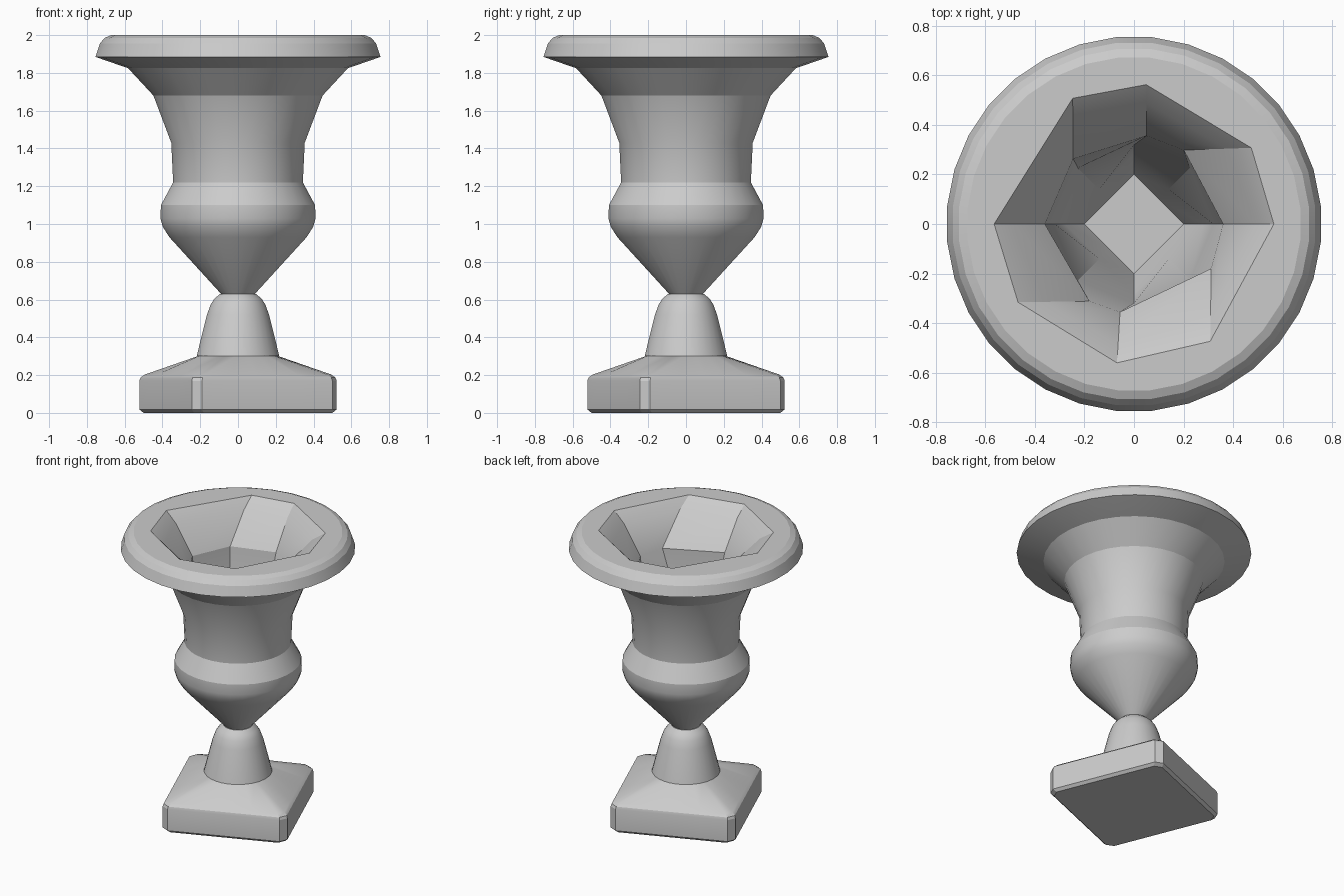
import bpy
import bmesh
from math import radians, cos, sin

cube = bpy.data.objects.get("Cube")
if cube:
    bpy.data.objects.remove(cube, do_unlink=True)

stone = bpy.data.materials.new("grey_stone")
stone.use_nodes = True
GREY = (0.6, 0.6, 0.6, 1)
stone.diffuse_color = GREY
stone.node_tree.nodes["Principled BSDF"].inputs["Base Color"].default_value = GREY

SIDES = 32


def polar(r, deg, z):
    return (r * cos(radians(deg)), r * sin(radians(deg)), z)


def circle(r, z):
    return [polar(r, (i + 0.5) * 360 / SIDES, z) for i in range(SIDES)]


def loft(bm, rings):
    """Join equal rings of points with quads; return the vertex rings."""
    loops = [[bm.verts.new(p) for p in ring] for ring in rings]
    n = len(loops[0])
    for a, b in zip(loops, loops[1:]):
        for i in range(n):
            j = (i + 1) % n
            bm.faces.new((a[i], a[j], b[j], b[i]))
    return loops


def finish(bm, name):
    bmesh.ops.recalc_face_normals(bm, faces=bm.faces)
    mesh = bpy.data.meshes.new(name)
    bm.to_mesh(mesh)
    bm.free()
    mesh.materials.append(stone)
    mesh.shade_smooth()
    mesh.set_sharp_from_angle(angle=radians(20))
    obj = bpy.data.objects.new(name, mesh)
    bpy.context.collection.objects.link(obj)


# Square plinth with softened corners, sloping up to a round collar
CORNER_ANGLES = (-42, -25, -8, 8, 25, 42)
TURN = 22


def plinth_ring(half, z, is_round=False):
    return [polar(half if is_round else half / cos(radians(a)), a + TURN + 90 * q, z)
            for q in range(4) for a in CORNER_ANGLES]


bm = bmesh.new()
loops = loft(bm, [plinth_ring(0.395, 0), plinth_ring(0.413, 0.018),
                  plinth_ring(0.413, 0.17), plinth_ring(0.408, 0.187),
                  plinth_ring(0.39, 0.203), plinth_ring(0.215, 0.3, True)])
bm.faces.new(loops[0])
bm.faces.new(loops[-1])
finish(bm, "plinth")

# Tapered foot
bm = bmesh.new()
loops = loft(bm, [circle(r, z) for r, z in
                  ((0.22, 0.3), (0.165, 0.52), (0.145, 0.575), (0.125, 0.605), (0.095, 0.63))])
bm.faces.new(loops[-1])
finish(bm, "foot")

# Bowl outside: cone, rounded belly, waist, flare and rolled rim
PROFILE = ((0.09, 0.63), (0.365, 0.93), (0.4, 0.985), (0.413, 1.03), (0.41, 1.1),
           (0.345, 1.22), (0.355, 1.43), (0.45, 1.68), (0.585, 1.825),
           (0.745, 1.88), (0.758, 1.885), (0.735, 1.955), (0.71, 1.985), (0.675, 2))
bm = bmesh.new()
outer = loft(bm, [circle(r, z) for r, z in PROFILE])
bm.faces.new(outer[0])

# Bowl inside: a coarse twisted funnel narrowing to a square floor
MOUTH = (0, 33, 85, 116, 180, 214, 263, 303)
THROAT = (0, 56, 82, 133, 180, 240, 261, 330)
mouth = [polar(0.565, a, 2) for a in MOUTH]
throat = [polar(0.36, a, 1.73) for a in THROAT]
middle = [(m[0] + (t[0] - m[0]) * 0.36, m[1] + (t[1] - m[1]) * 0.36, 1.93)
          for m, t in zip(mouth, throat)]


def diamond(r, z):
    return [polar(r if i % 2 == 0 else r * cos(radians(45)), 45 * i, z)
            for i in range(8)]


waist = [polar(0.32, 45 * i, 1.35) for i in range(8)]
inner = loft(bm, [mouth, middle, throat, waist, diamond(0.28, 1.05), diamond(0.2, 0.88)])
bm.faces.new(inner[-1])

# Flat rim: each mouth edge spans an eighth of the outer ring
lip, hole = outer[-1], inner[0]
STEP = SIDES // 8
for k in range(8):
    arc = [lip[(STEP * k - 1 + i) % SIDES] for i in range(STEP + 1)]
    bm.faces.new([hole[(k + 1) % 8], hole[k]] + arc)
finish(bm, "bowl")
